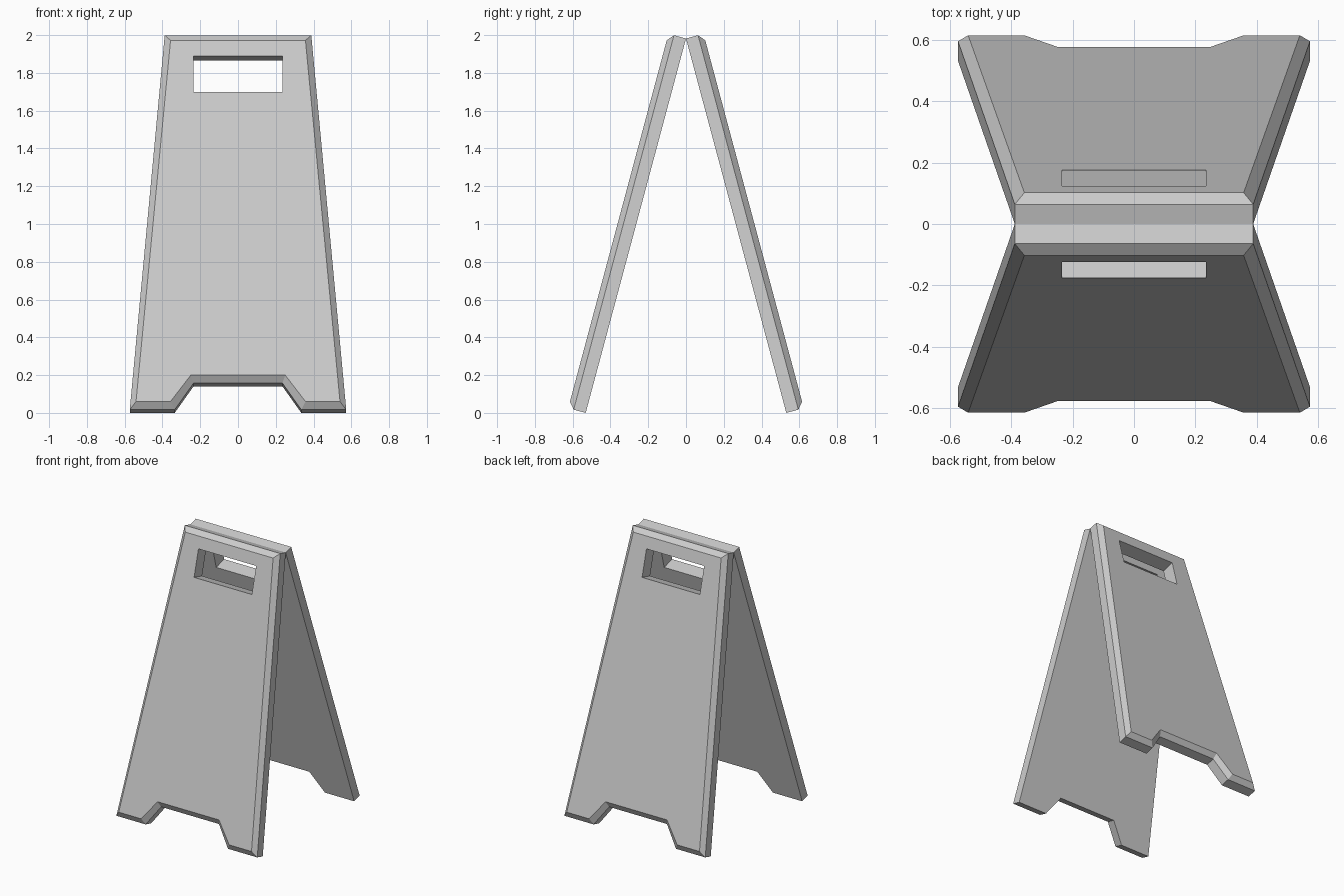
import bpy, bmesh, math
from mathutils import Matrix

if "Cube" in bpy.data.objects:
    bpy.data.objects.remove(bpy.data.objects["Cube"])

TILT = math.radians(15)
HEIGHT = 2.052      # panel length along its slope
SIDE, THICK = 0.066, 0.096   # depth where the bevel starts, full depth

# Half outlines (x, height): the board edge, and the same inset for the bevel
EDGE = [(0.235, 0.146), (0.335, 0), (0.573, 0), (0.388, HEIGHT)]
INSET = [(0.25, 0.181), (0.358, 0.036), (0.54, 0.036), (0.357, HEIGHT - 0.036)]


def mirrored(half):
    return half + [(-x, z) for x, z in reversed(half)]


def make_object(name, loops):
    """Skin a stack of (outline, depth) loops and cap both ends."""
    bm = bmesh.new()
    rings = [[bm.verts.new((x, -d, z)) for x, z in pts] for pts, d in loops]
    for a, b in zip(rings, rings[1:]):
        for i in range(len(a)):
            j = (i + 1) % len(a)
            bm.faces.new((a[i], a[j], b[j], b[i]))
    bm.faces.new(rings[0])
    bm.faces.new(rings[-1])
    bmesh.ops.recalc_face_normals(bm, faces=bm.faces)
    mesh = bpy.data.meshes.new(name)
    bm.to_mesh(mesh)
    bm.free()
    obj = bpy.data.objects.new(name, mesh)
    bpy.context.collection.objects.link(obj)
    return obj


# Front board with bevelled outer rim and foot notch
front = make_object("front_panel", [(mirrored(EDGE), 0), (mirrored(EDGE), SIDE),
                                    (mirrored(INSET), THICK)])

# Handle slot cut straight through the board
slot = mirrored([(0.235, 1.734), (0.235, 1.931)])
cutter = make_object("handle_cutter", [(slot, -0.1), (slot, 0.2)])
cutter.hide_render = True
cut = front.modifiers.new("handle_slot", 'BOOLEAN')
cut.operation, cut.solver, cut.object = 'DIFFERENCE', 'EXACT', cutter
bpy.context.view_layer.objects.active = front
bpy.ops.object.modifier_apply(modifier=cut.name)
bpy.data.objects.remove(cutter)

# Lean the board so its inner top edge meets the centre line
front.data.transform(Matrix.Translation((0, -HEIGHT * math.sin(TILT), 0))
                     @ Matrix.Rotation(-TILT, 4, 'X'))

# Matching back board
back = front.copy()
back.data = front.data.copy()
back.name = "back_panel"
back.data.transform(Matrix.Rotation(math.pi, 4, 'Z'))
bpy.context.collection.objects.link(back)
